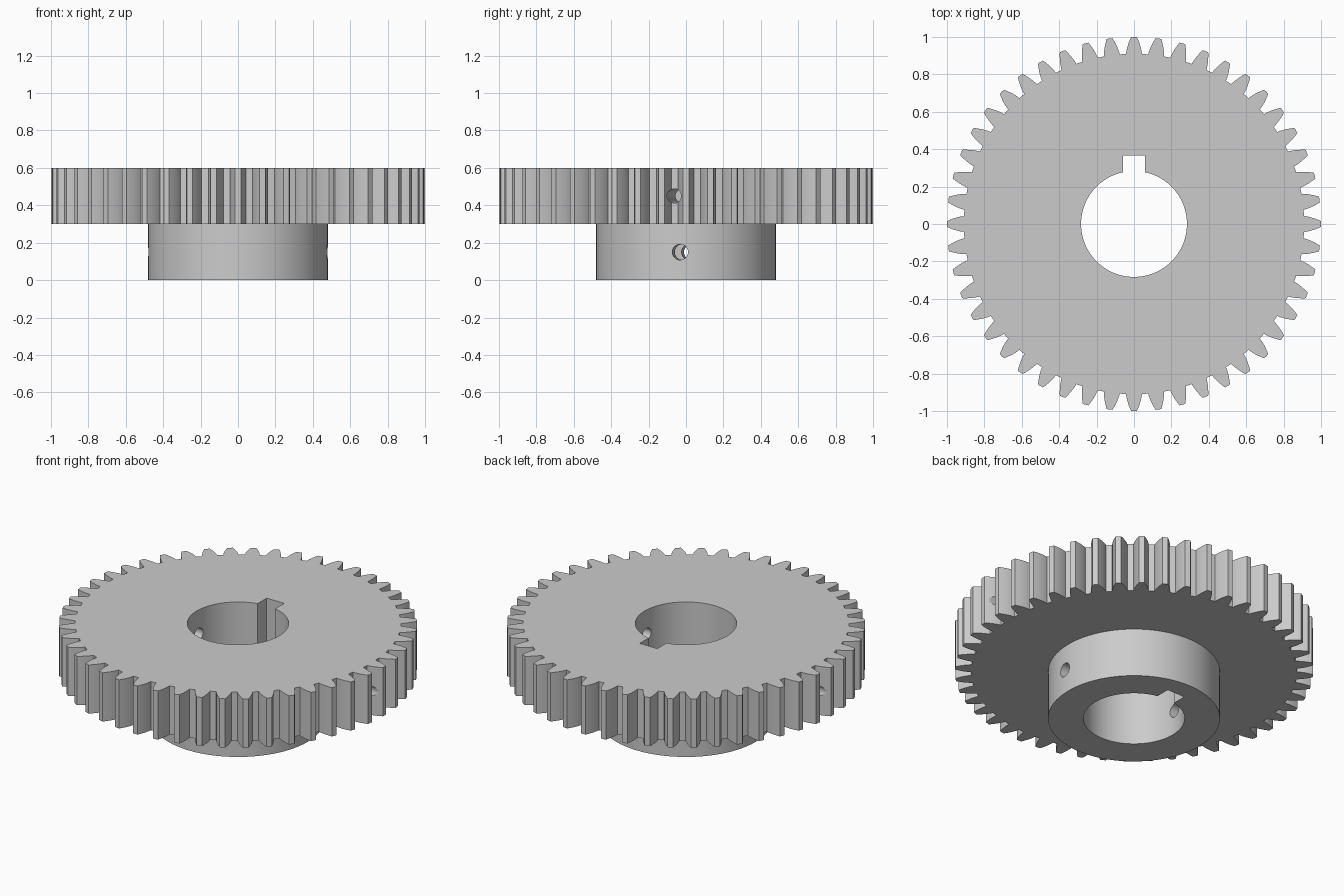
import bpy
import bmesh
import math
from mathutils import Matrix

TEETH = 48
TIP, PITCH, ROOT = 1.0, 0.96, 0.91
BASE = PITCH * math.cos(math.radians(20))
HUB_R, BORE_R = 0.48, 0.283
STEP = 2 * math.pi / TEETH

cube = bpy.data.objects.get("Cube")
if cube:
    bpy.data.objects.remove(cube, do_unlink=True)

# One plain steel colour
steel = bpy.data.materials.new("grey steel")
steel.use_nodes = True
grey = (0.6, 0.6, 0.6, 1)
steel.diffuse_color = grey
steel.node_tree.nodes["Principled BSDF"].inputs["Base Color"].default_value = grey


def prism(name, outline, z0, z1):
    """Extrude a closed 2D outline from z0 to z1."""
    bm = bmesh.new()
    face = bm.faces.new([bm.verts.new((x, y, z0)) for x, y in outline])
    top = bmesh.ops.extrude_face_region(bm, geom=[face])["geom"]
    verts = [v for v in top if isinstance(v, bmesh.types.BMVert)]
    bmesh.ops.translate(bm, verts=verts, vec=(0, 0, z1 - z0))
    bmesh.ops.recalc_face_normals(bm, faces=bm.faces)
    mesh = bpy.data.meshes.new(name)
    bm.to_mesh(mesh)
    bm.free()
    mesh.materials.append(steel)
    obj = bpy.data.objects.new(name, mesh)
    bpy.context.collection.objects.link(obj)
    return obj


def polar(r, a):
    return r * math.cos(a), r * math.sin(a)


def circle(r, n=96):
    return [polar(r, 2 * math.pi * i / n) for i in range(n)]


def involute(r):
    a = math.acos(BASE / r)
    return math.tan(a) - a


def half_angle(r):
    """Half the angular thickness of a tooth at radius r."""
    return STEP / 4 + involute(PITCH) - involute(r)


def gear_outline(samples=6):
    radii = [ROOT + (TIP - ROOT) * i / samples for i in range(samples + 1)]
    points = []
    for k in range(TEETH):
        mid = k * STEP
        points += [polar(r, mid - half_angle(r)) for r in radii]
        points.append(polar(TIP, mid))
        points += [polar(r, mid + half_angle(r)) for r in reversed(radii)]
    return points


def bore_outline(half_key=0.06, key_top=0.365):
    """Round bore with a square keyway on the +y side."""
    edge = math.asin(half_key / BORE_R)
    start, sweep = math.pi / 2 + edge, 2 * (math.pi - edge)
    arc = [polar(BORE_R, start + sweep * i / 96) for i in range(97)]
    return arc + [(half_key, key_top), (-half_key, key_top)]


def cut(obj, cutter):
    cutter.hide_render = True
    mod = obj.modifiers.new("cut", "BOOLEAN")
    mod.operation = "DIFFERENCE"
    mod.solver = "EXACT"
    mod.object = cutter
    bpy.context.view_layer.objects.active = obj
    bpy.ops.object.modifier_apply(modifier=mod.name)
    bpy.data.objects.remove(cutter, do_unlink=True)


def finish(obj, hole_z, hole_r):
    # Keyed bore, then a cross hole aligned with a gap between teeth
    cut(obj, prism("bore_cutter", bore_outline(), -0.2, 0.8))
    drill = prism("hole_cutter", circle(hole_r, 32), -1.2, 1.2)
    drill.data.transform(Matrix.Translation((0, 0, hole_z))
                         @ Matrix.Rotation(-STEP / 2, 4, "Z")
                         @ Matrix.Rotation(math.pi / 2, 4, "Y"))
    cut(obj, drill)
    bpy.ops.object.select_all(action="DESELECT")
    obj.select_set(True)
    bpy.context.view_layer.objects.active = obj
    bpy.ops.object.shade_smooth_by_angle(angle=math.radians(20))


# Toothed wheel above, plain hub below
finish(prism("toothed_wheel", gear_outline(), 0.3, 0.6), 0.45, 0.038)
finish(prism("hub", circle(HUB_R), 0.0, 0.3), 0.15, 0.042)
